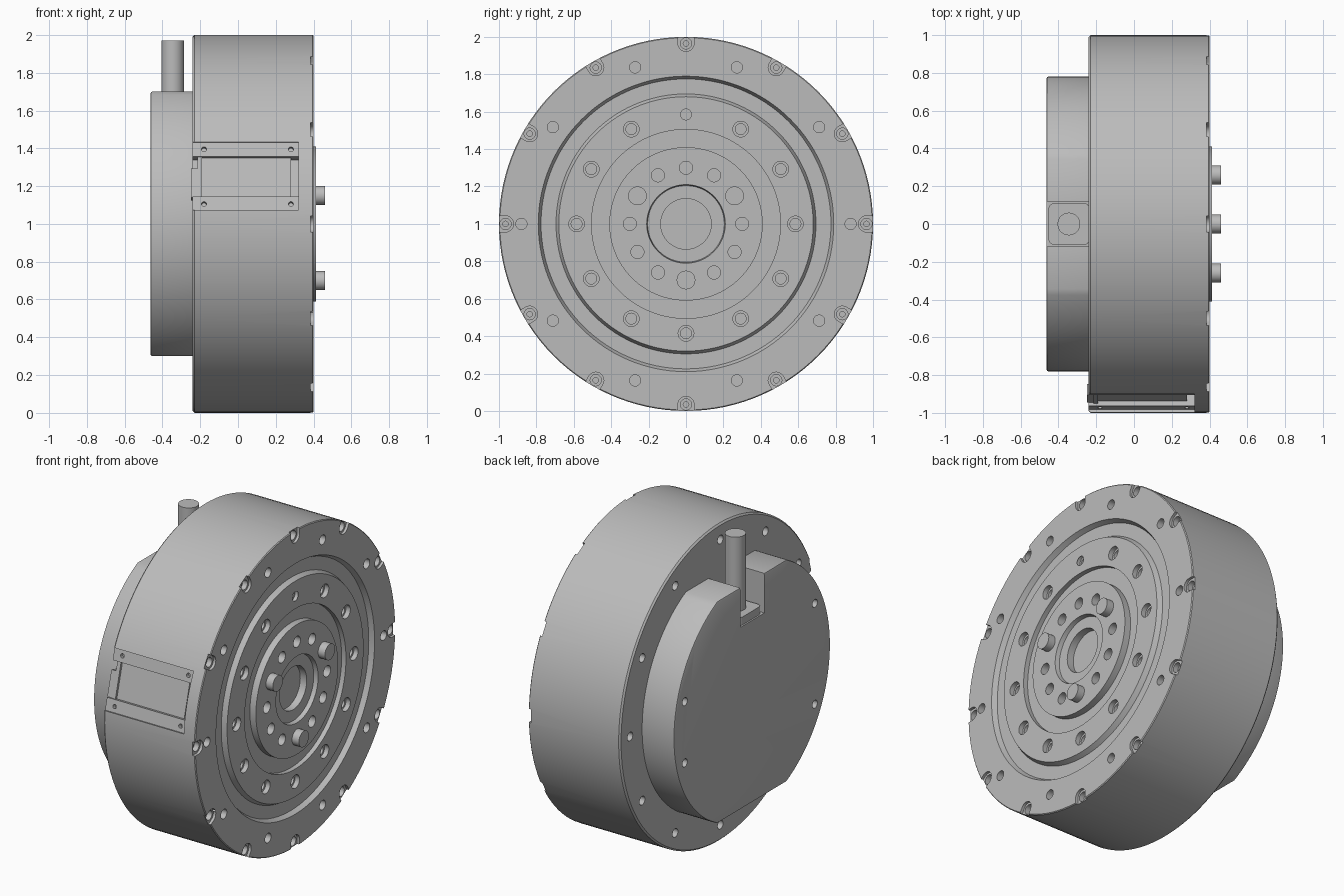
import bpy, bmesh, math
from mathutils import Vector, Matrix

if "Cube" in bpy.data.objects:
    bpy.data.objects.remove(bpy.data.objects["Cube"])

metal = bpy.data.materials.new("machined_grey")
metal.use_nodes = True
GREY = (0.5, 0.5, 0.5, 1)
metal.diffuse_color = GREY
metal.node_tree.nodes["Principled BSDF"].inputs["Base Color"].default_value = GREY


def finish(name, bm):
    bmesh.ops.recalc_face_normals(bm, faces=bm.faces)
    mesh = bpy.data.meshes.new(name)
    bm.to_mesh(mesh)
    bm.free()
    mesh.materials.append(metal)
    ob = bpy.data.objects.new(name, mesh)
    bpy.context.collection.objects.link(ob)
    return ob


def smooth(ob):
    bpy.ops.object.select_all(action='DESELECT')
    ob.select_set(True)
    bpy.context.view_layer.objects.active = ob
    bpy.ops.object.shade_smooth_by_angle(angle=math.radians(30))


def cut(ob, cutter):
    mod = ob.modifiers.new(cutter.name, 'BOOLEAN')
    mod.object = cutter
    mod.solver = 'EXACT'
    cutter.hide_render = True
    bpy.context.view_layer.objects.active = ob
    bpy.ops.object.modifier_apply(modifier=mod.name)
    bpy.data.objects.remove(cutter)


def arc(r, a0, a1, n):
    return [(r * math.cos(math.radians(a0 + (a1 - a0) * i / n)),
             r * math.sin(math.radians(a0 + (a1 - a0) * i / n))) for i in range(n + 1)]


def circle(r, n=24):
    return arc(r, 0, 360, n)[:-1]


def prisms(name, outline, x0, x1, radius=0, angles=(0,)):
    """Extrude a y-z outline along x, repeated around the main axis."""
    bm = bmesh.new()
    for a in angles:
        turn = Matrix.Rotation(math.radians(a), 4, 'X')
        pts = [turn @ Vector((0, radius + y, z)) + Vector((0, 0, 1)) for y, z in outline]
        ends = [[bm.verts.new((x, p.y, p.z)) for p in pts] for x in (x0, x1)]
        for ring in ends:
            bm.faces.new(ring)
        for i in range(len(pts)):
            j = (i + 1) % len(pts)
            bm.faces.new((ends[0][i], ends[0][j], ends[1][j], ends[1][i]))
    return finish(name, bm)


def box(name, x, y, z, tilt=0.0, bevel=0.0):
    """Box from ranges, tilted about the main axis."""
    bm = bmesh.new()
    bmesh.ops.create_cube(bm, size=1)
    for v in bm.verts:
        v.co = [lo + (hi - lo) * (c + 0.5) for c, (lo, hi) in zip(v.co, (x, y, z))]
    if bevel:
        edges = [e for e in bm.edges if abs(e.verts[0].co.z - e.verts[1].co.z) > 0.01]
        bmesh.ops.bevel(bm, geom=edges, offset=bevel, segments=4, affect='EDGES', profile=0.5)
    lift = 1 if tilt else 0
    bm.transform(Matrix.Translation((0, 0, lift)) @ Matrix.Rotation(tilt, 4, 'X'))
    return finish(name, bm)


# Main housing: turned profile with the face groove, boss and centre bore
profile = [(-.24, 0), (-.24, .99), (-.23, 1), (.395, 1), (.4, .995),
           (.4, .79), (.37, .775), (.37, .695), (.4, .68),
           (.4, .505), (.37, .505), (.37, .41), (.412, .41),
           (.412, .21), (.385, .205), (.385, .135), (.34, .135), (.34, 0)]
bm = bmesh.new()
vs = [bm.verts.new((x, 0, 1 + r)) for x, r in profile]
es = [bm.edges.new(p) for p in zip(vs, vs[1:])]
bmesh.ops.spin(bm, geom=vs + es, cent=(0, 0, 1), axis=(1, 0, 0),
               angle=math.tau, steps=120)
bmesh.ops.remove_doubles(bm, verts=bm.verts, dist=1e-5)
housing = finish("housing", bm)

# Bolt patterns on the front face
twelve = range(0, 360, 30)
pin_angles = (30, 150, 270)
slot = arc(.043, 90, 270, 14) + [(.1, -.043), (.1, .043)]
cut(housing, prisms("rim_slots", slot, .383, .5, .965, twelve))
cut(housing, prisms("rim_counterbores", circle(.03), .35, .5, .965, twelve))
cut(housing, prisms("rim_bores", circle(.015, 12), .31, .5, .965, twelve))
cut(housing, prisms("dowel_holes", circle(.03), .34, .5, .88, range(0, 360, 36)))
cut(housing, prisms("ring_counterbores", circle(.042), .37, .5, .585, twelve))
cut(housing, prisms("ring_bores", circle(.029), .33, .5, .585, twelve))
cut(housing, prisms("boss_holes", circle(.035), .35, .5, .3,
                    [a for a in twelve if a not in pin_angles]))
# Bolt holes on the rear face
cut(housing, prisms("rear_holes", circle(.027), -.4, -.19, .9, twelve))

# Tilted connector pocket on the front side
TILT = math.radians(-15)
cut(housing, box("connector_pocket", (-.4, .32), (-1.2, -.9), (-.186, .186), TILT))
smooth(housing)

# Drive pins
smooth(prisms("drive_pins", circle(.05, 32), .36, .46, .3, pin_angles))

# Connector frame strips with screw holes, panel and tab
for label, side in (("upper", 1), ("lower", -1)):
    lo, hi = sorted((side * .11, side * .186))
    strip = box(label + "_connector_strip", (-.24, .32), (-.967, -.9), (lo, hi), TILT)
    for x in (-.18, .28):
        bm = bmesh.new()
        bmesh.ops.create_cone(bm, cap_ends=True, segments=16, radius1=.013,
                              radius2=.013, depth=.06)
        bm.transform(Matrix.Translation((0, 0, 1)) @ Matrix.Rotation(TILT, 4, 'X')
                     @ Matrix.Translation((x, -.97, side * .15))
                     @ Matrix.Rotation(math.pi / 2, 4, 'X'))
        cut(strip, finish("strip_screw_hole", bm))
box("connector_panel", (-.19, .28), (-.94, -.89), (-.11, .11), TILT)
box("connector_end_post", (-.215, -.19), (-.955, -.89), (-.11, .11), TILT)
box("connector_tab", (-.25, -.215), (-.95, -.89), (-.11, .05), TILT)

# Rear cover: disc with flats at top and bottom
flat = math.degrees(math.asin(.7 / .78))
outline = arc(.78, -flat, flat, 48) + arc(.78, 180 - flat, 180 + flat, 48)
cover = prisms("rear_cover", outline, -.463, -.235)
bm = bmesh.new()
bm.from_mesh(cover.data)
rim = [e for e in bm.edges if all(v.co.x < -.4 for v in e.verts)]
bmesh.ops.bevel(bm, geom=rim, offset=.01, segments=2, affect='EDGES', profile=0.5)
bm.to_mesh(cover.data)
bm.free()
cut(cover, box("cable_notch", (-.6, -.2), (-.12, .12), (1.45, 1.8)))
cover_holes = (16, -16, 180 - 27, 180 + 27)
cut(cover, prisms("cover_holes", circle(.025), -.6, -.42, .7, cover_holes))
smooth(cover)

# Cable gland and cable
smooth(box("cable_gland", (-.453, -.235), (-.11, .11), (1.44, 1.5), bevel=.03))
bm = bmesh.new()
bmesh.ops.create_cone(bm, cap_ends=True, segments=40, radius1=.06, radius2=.06, depth=.49)
bm.transform(Matrix.Translation((-.345, 0, 1.725)))
smooth(finish("cable", bm))
